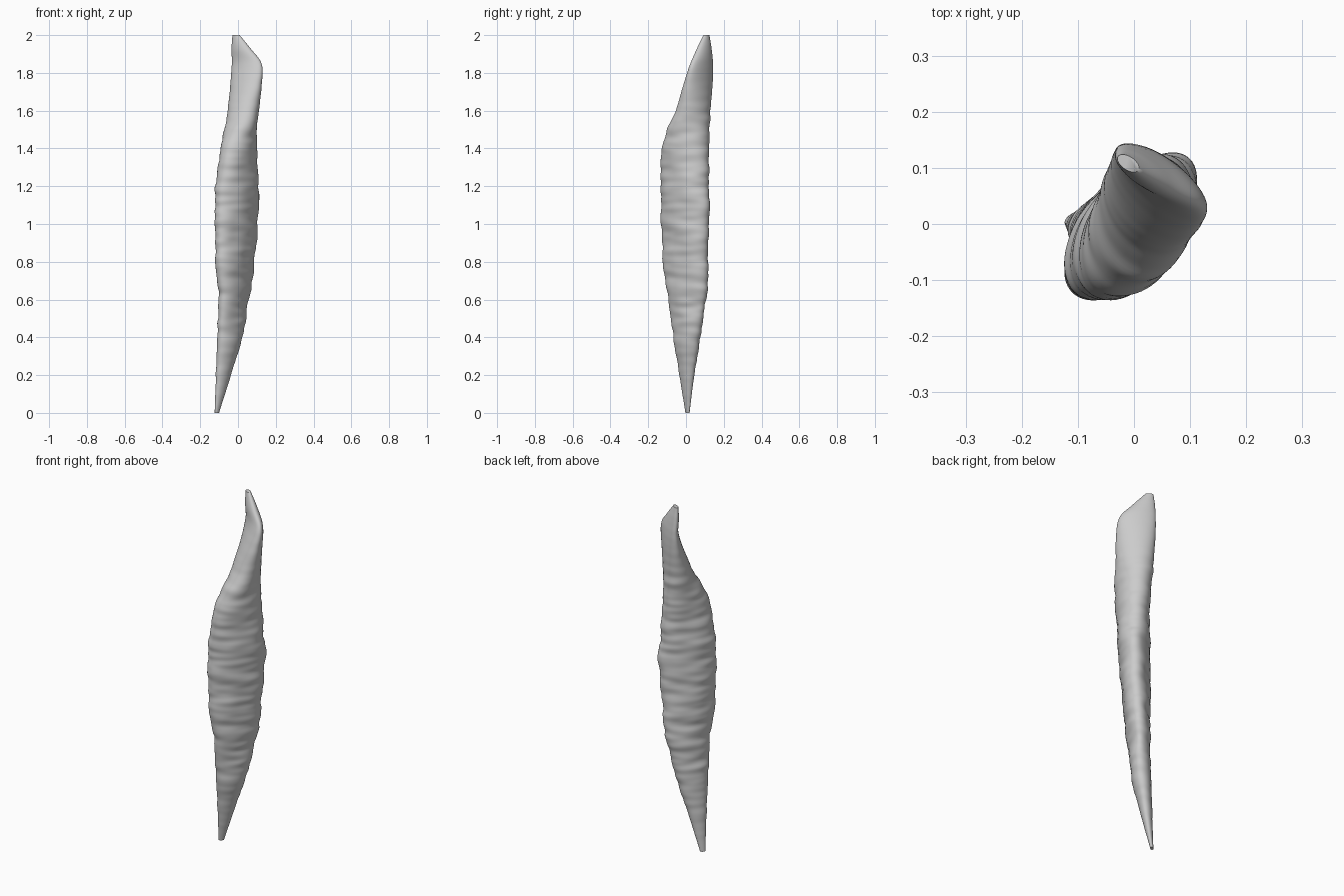
import bpy
import bmesh
from math import sin, cos, radians, pi, exp
from mathutils import Vector, noise

cube = bpy.data.objects.get("Cube")
if cube:
    bpy.data.objects.remove(cube, do_unlink=True)

# Cross-sections: height, centre x, centre y, long radius, short radius, turn in degrees
SECTIONS = [
    (0.0, -.112, .008, .014, .008, 42),
    (0.2, -.077, .004, .047, .03, 44),
    (0.4, -.045, .003, .085, .05, 50),
    (0.6, -.022, .006, .115, .058, 54),
    (0.8, -.015, -.002, .14, .07, 52),
    (1.0, -.012, -.005, .15, .079, 49),
    (1.2, -.004, -.007, .147, .083, 52),
    (1.4, .003, -.002, .13, .087, 65),
    (1.5, .015, .014, .112, .085, 85),
    (1.6, .028, .037, .098, .075, 124),
    (1.73, .042, .062, .1, .054, 138),
    (1.85, .046, .083, .093, .034, 145),
    (1.93, .016, .097, .058, .026, 146),
    (2.0, -.01, .108, .022, .012, 146),
]
ROWS, SIDES = 220, 72


def section_at(z):
    """Smooth cubic blend between neighbouring cross-sections."""
    last = len(SECTIONS) - 1
    i = max(k for k in range(last) if SECTIONS[k][0] <= z)
    p, a, b, q = (SECTIONS[min(max(k, 0), last)] for k in range(i - 1, i + 3))
    span = b[0] - a[0]
    t = (z - a[0]) / span
    out = []
    for c in range(1, 6):
        m0 = (b[c] - p[c]) / (b[0] - p[0]) * span
        m1 = (q[c] - a[c]) / (q[0] - a[0]) * span
        out.append((2*t**3 - 3*t*t + 1) * a[c] + (t**3 - 2*t*t + t) * m0
                   + (3*t*t - 2*t**3) * b[c] + (t**3 - t*t) * m1)
    return out


def wrinkle(x, y, z):
    """Fine crosswise folds plus broad unevenness."""
    folds = noise.noise(Vector((x * 7, y * 7, z * 26)))
    lumps = noise.noise(Vector((x * 9 + 5, y * 9, z * 7)))
    fade = min(1, z / 0.5) * min(1, max(0.15, (1.75 - z) / 0.3))
    return (folds * .006 + lumps * .007) * fade


# Body: a twisted spindle tapering to both ends
bm = bmesh.new()
rings = []
for r in range(ROWS + 1):
    z = 2 * r / ROWS
    cx, cy, long_r, short_r, turn = section_at(min(z, 1.9999))
    turn = radians(turn)
    ring = []
    for s in range(SIDES):
        ang = 2 * pi * s / SIDES - turn
        u, v = long_r * cos(ang), short_r * sin(ang)
        out = Vector((cos(ang) / long_r, sin(ang) / short_r)).normalized()
        # small knob on the back edge
        knob = .012 * exp(-((z - 1.1) / .05) ** 2) * max(0, cos(ang)) ** 8
        push = knob + wrinkle(cx + u * cos(turn) - v * sin(turn),
                              cy + u * sin(turn) + v * cos(turn), z)
        u, v = u + out.x * push, v + out.y * push
        ring.append(bm.verts.new((cx + u * cos(turn) - v * sin(turn),
                                  cy + u * sin(turn) + v * cos(turn), z)))
    rings.append(ring)
for low, high in zip(rings, rings[1:]):
    for s in range(SIDES):
        n = (s + 1) % SIDES
        bm.faces.new((low[s], low[n], high[n], high[s]))
bm.faces.new(rings[0][::-1])
bm.faces.new(rings[-1])
bmesh.ops.recalc_face_normals(bm, faces=bm.faces)

mesh = bpy.data.meshes.new("spindle_body")
bm.to_mesh(mesh)
bm.free()
body = bpy.data.objects.new("spindle_body", mesh)
bpy.context.collection.objects.link(body)

# Plain grey surface
grey = bpy.data.materials.new("plain_grey")
grey.use_nodes = True
colour = (0.6, 0.6, 0.6, 1)
grey.diffuse_color = colour
grey.node_tree.nodes["Principled BSDF"].inputs["Base Color"].default_value = colour
mesh.materials.append(grey)

bpy.ops.object.select_all(action="DESELECT")
body.select_set(True)
bpy.context.view_layer.objects.active = body
bpy.ops.object.shade_smooth_by_angle(angle=radians(50))
